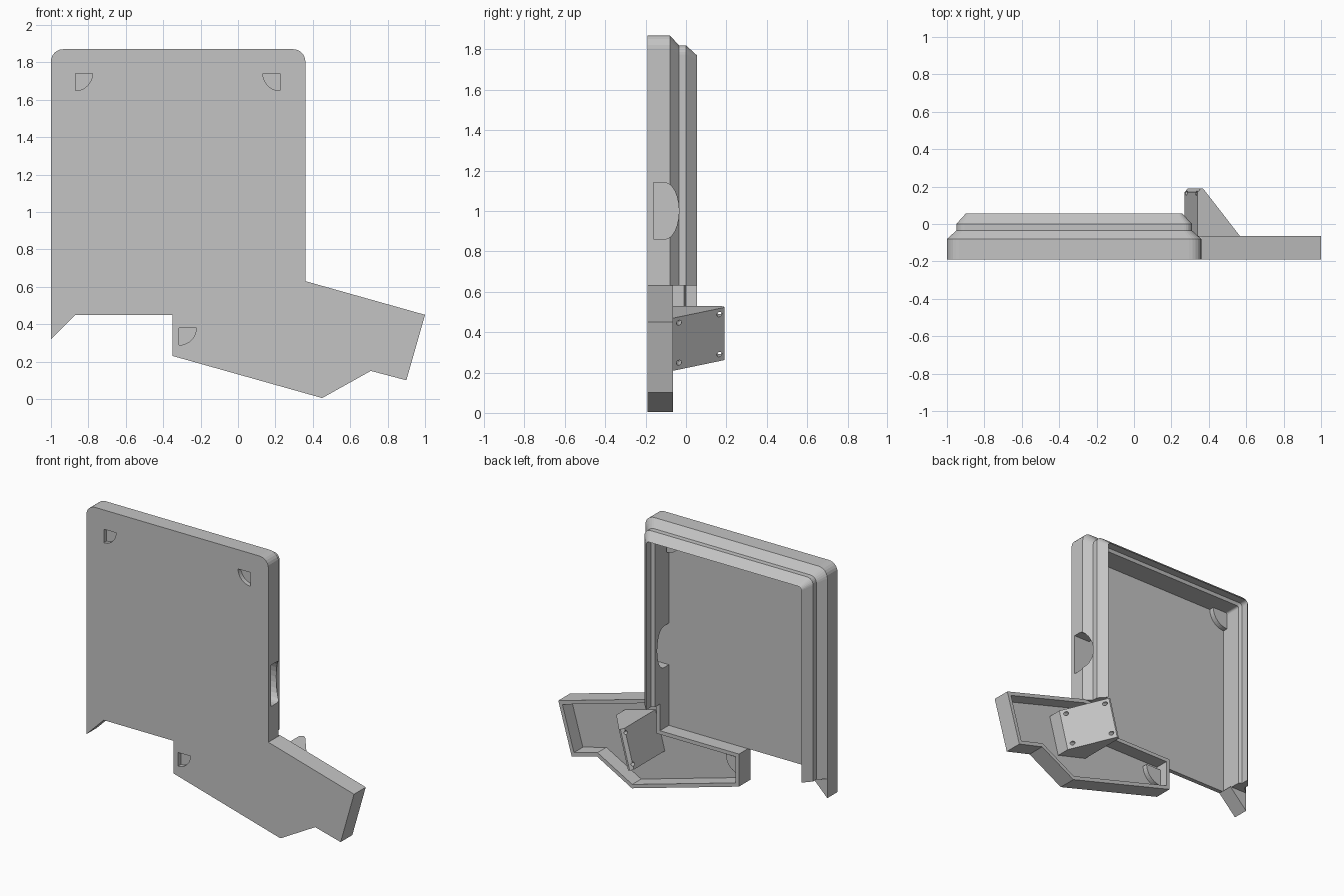
import bpy, bmesh, math
from mathutils import Vector

if "Cube" in bpy.data.objects:
    bpy.data.objects.remove(bpy.data.objects["Cube"])

grey = bpy.data.materials.new("plain_grey")
grey.diffuse_color = (0.55, 0.55, 0.55, 1)
grey.use_nodes = True
grey.node_tree.nodes["Principled BSDF"].inputs["Base Color"].default_value = grey.diffuse_color

FRONT, FLOOR, ARM_BACK = -0.19, -0.16, -0.065


def make(name, bm):
    bmesh.ops.recalc_face_normals(bm, faces=bm.faces)
    me = bpy.data.meshes.new(name)
    bm.to_mesh(me)
    bm.free()
    me.materials.append(grey)
    ob = bpy.data.objects.new(name, me)
    bpy.context.collection.objects.link(ob)
    return ob


def loft(name, rings):
    """Solid through equal closed rings, capped at both ends."""
    bm = bmesh.new()
    vs = [[bm.verts.new(p) for p in r] for r in rings]
    n = len(vs[0])
    for a, b in zip(vs, vs[1:]):
        for i in range(n):
            bm.faces.new((a[i], a[(i + 1) % n], b[(i + 1) % n], b[i]))
    bm.faces.new(vs[0])
    bm.faces.new(vs[-1])
    return make(name, bm)


def slab(name, pts, y0, y1):
    """Extrude an x-z outline from y0 to y1."""
    return loft(name, [[(x, y, z) for x, z in pts] for y in (y0, y1)])


def cut(target, cutter):
    m = target.modifiers.new("cut", 'BOOLEAN')
    m.operation, m.object, m.solver = 'DIFFERENCE', cutter, 'EXACT'
    cutter.hide_render = True
    cutter.hide_viewport = True


def inset(pts, d):
    """Move every edge of a counter-clockwise outline inwards by d."""
    out = []
    for i, p in enumerate(pts):
        p, a, b = Vector(p), Vector(pts[i - 1]), Vector(pts[(i + 1) % len(pts)])
        e, f = (p - a).normalized(), (b - p).normalized()
        n, m = Vector((-e.y, e.x)), Vector((-f.y, f.x))
        out.append(tuple(p + (n + m) * d / (1 + n.dot(m))))
    return out


def arch(d, z_left, z_right):
    """Left side, rounded top and right side of the panel, offset inwards."""
    l, r, t = -1 + d, 0.36 - d, 1.87 - d
    rad = 0.065 - 0.42 * d
    pts = [(l, z_left)]
    for cx, start in ((l + rad, 180), (r - rad, 90)):
        for k in range(7):
            a = math.radians(start - 15 * k)
            pts.append((cx + rad * math.cos(a), t - rad + rad * math.sin(a)))
    return pts + [(r, z_right)]


def quarter(x, z, s, r):
    """Quarter disc with its square corner at (x, z); s is its x direction."""
    return [(x, z)] + [(x + s * r * math.cos(a), z - r * math.sin(a))
                       for a in (math.radians(9 * k) for k in range(11))]


# Front panel
panel = slab("front_panel", arch(0.01, 0.45, 0.45), FLOOR, FRONT)

# Stepped rim around left, top and right
section = [(0, FRONT), (0, -0.08), (0.05, -0.035), (0.05, 0), (0.10, 0.055),
           (0.10, 0), (0.12, -0.01), (0.12, FRONT)]
cols = [[(x, y, z) for x, z in arch(d, 0.45, 0.63)] for d, y in section]
rim = loft("rim", [list(r) for r in zip(*cols)])

# Finger notch through the right side
notch = [(-0.16, 0.86), (-0.105, 0.86)]
notch += [(-0.105 + 0.07 * math.cos(a), 1.0 + 0.14 * math.sin(a))
          for a in (math.radians(-75 + 15 * k) for k in range(11))]
notch += [(-0.105, 1.14), (-0.16, 1.14)]
cut(rim, loft("notch_cutter", [[(x, y, z) for y, z in notch] for x in (0.2, 0.4)]))

# Pointed tab under the left side
slab("corner_tab", [(-1, 0.45), (-1, 0.32), (-0.87, 0.45)], FRONT, -0.08)

# Slanted arm: an open-backed tray
arm_outline = [(-0.35, 0.23), (0.45, 0.005), (0.71, 0.15), (0.9, 0.1), (1, 0.45),
               (0.36, 0.63), (0.24, 0.63), (0.24, 0.45), (-0.35, 0.45)]
arm = slab("arm_tray", arm_outline, FRONT, ARM_BACK)
cut(arm, slab("arm_cutter", inset(arm_outline, 0.025), FLOOR, 0.1))

# Quarter-round recesses, each closed by a boss behind
for i, (host, x, z, s) in enumerate(((panel, -0.87, 1.74, 1), (panel, 0.225, 1.74, -1),
                                     (arm, -0.315, 0.38, 1))):
    cut(host, slab(f"recess_cutter_{i}", quarter(x, z, s, 0.092), FRONT - 0.05, FLOOR + 0.02))
    slab(f"recess_boss_{i}", quarter(x - s * 0.01, z + 0.01, s, 0.115), FLOOR, FLOOR + 0.035)

# Wedge bracket tilted with the arm
T = math.radians(15)
U = Vector((math.cos(T), 0, -math.sin(T)))
V = Vector((math.sin(T), 0, math.cos(T)))
TOP = Vector((0.34, 0, 0.53))


def tilted(u, y, v):
    return TOP + U * u + V * v + Vector((0, y, 0))


wedge = [(0, FLOOR), (0, 0.17), (0.018, 0.19), (0.03, 0.19), (0.235, ARM_BACK), (0.235, FLOOR)]
bracket = loft("bracket", [[tilted(u, y, v) for u, y in wedge] for v in (0, -0.27)])

# Screw holes near the bracket corners
for y, u0, u1 in ((0.165, -0.05, 0.3), (-0.035, 0.13, 0.3)):
    for v in (-0.03, -0.235):
        ring = [(0.013 * math.cos(k * math.pi / 6), 0.013 * math.sin(k * math.pi / 6))
                for k in range(12)]
        cut(bracket, loft("hole_cutter", [[tilted(u, y + a, v + b) for a, b in ring]
                                          for u in (u0, u1)]))
